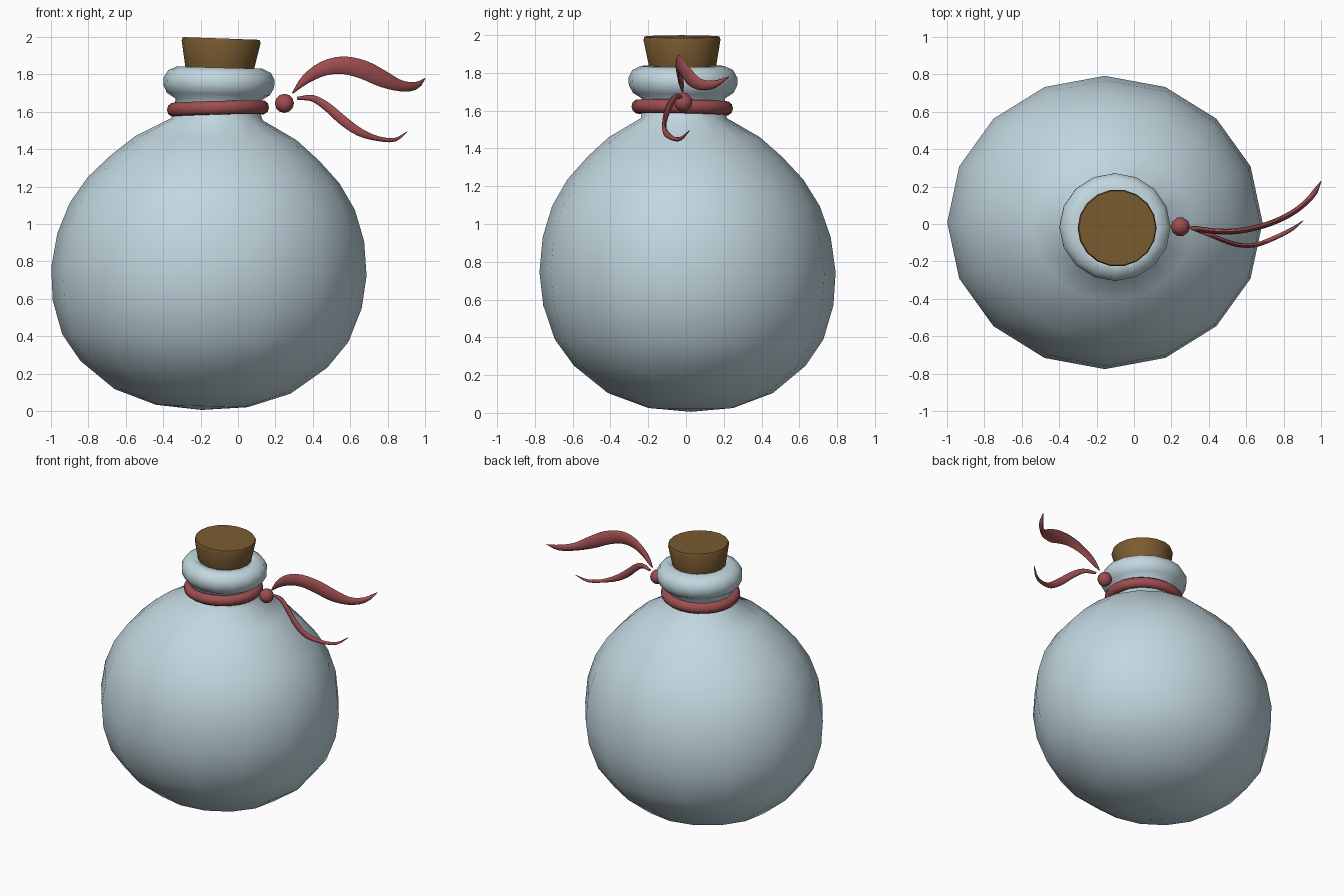
import bpy, bmesh, math
from mathutils import Vector

if "Cube" in bpy.data.objects:
    bpy.data.objects.remove(bpy.data.objects["Cube"])


def material(name, rgb):
    m = bpy.data.materials.new(name)
    m.diffuse_color = (*rgb, 1)
    m.use_nodes = True
    m.node_tree.nodes["Principled BSDF"].inputs["Base Color"].default_value = m.diffuse_color
    return m


GLASS = material("pale blue glass", (0.54, 0.68, 0.74))
CORK = material("brown cork", (0.195, 0.105, 0.03))
RED = material("dusty red ribbon", (0.34, 0.075, 0.08))


def loft(name, rings, mat, closed=False, angle=60):
    """Skin a list of equally sized point rings; cap the ends unless closed."""
    bm = bmesh.new()
    rows = [[bm.verts.new(p) for p in ring] for ring in rings]
    n = len(rows[0])
    pairs = list(zip(rows, rows[1:]))
    if closed:
        pairs.append((rows[-1], rows[0]))
    for a, b in pairs:
        for i in range(n):
            j = (i + 1) % n
            bm.faces.new((a[i], a[j], b[j], b[i]))
    if not closed:
        bm.faces.new(rows[0][::-1])
        bm.faces.new(rows[-1])
    bmesh.ops.remove_doubles(bm, verts=bm.verts, dist=1e-5)
    bmesh.ops.recalc_face_normals(bm, faces=bm.faces)
    me = bpy.data.meshes.new(name)
    bm.to_mesh(me)
    bm.free()
    me.materials.append(mat)
    ob = bpy.data.objects.new(name, me)
    bpy.context.collection.objects.link(ob)
    bpy.ops.object.select_all(action='DESELECT')
    ob.select_set(True)
    bpy.context.view_layer.objects.active = ob
    bpy.ops.object.shade_smooth_by_angle(angle=math.radians(angle))
    return ob


def leaning_ring(r, z, squash, sides=16, tilt=-0.026):
    """Oval ring around the slightly leaning bottle axis."""
    cx, cy = -0.195 + 0.053 * z, 0.026 - 0.024 * z
    pts = []
    for i in range(sides):
        a = math.tau * i / sides
        x, y = r * math.cos(a), r * squash * math.sin(a)
        pts.append((cx + x, cy + y, z + tilt * x))
    return pts


# Round bottle: belly, then neck with rolled lip and a short inner wall
belly = [(0.002, 0.006), (0.245, 0.027), (0.47, 0.105), (0.66, 0.25), (0.765, 0.39),
         (0.826, 0.57), (0.843, 0.745), (0.82, 0.93), (0.762, 1.095), (0.672, 1.235),
         (0.555, 1.355), (0.43, 1.46), (0.245, 1.56)]
neck = [(0.228, 1.60), (0.228, 1.665), (0.275, 1.695), (0.296, 1.735), (0.297, 1.775),
        (0.275, 1.815), (0.23, 1.836), (0.185, 1.836), (0.17, 1.78)]
rings = [leaning_ring(r, z, 0.93) for r, z in belly]
rings += [leaning_ring(r, z, 0.97) for r, z in neck]
loft("bottle", rings, GLASS, angle=75)

# Tapered cork stopper with a narrow chamfer on the top edge
loft("cork_stopper", [leaning_ring(r, z, 0.98, 18, -0.036) for r, z in
                      [(0.165, 1.76), (0.183, 1.83), (0.211, 1.975), (0.205, 1.992)]],
     CORK, angle=35)

# Ribbon band tied around the neck
band = []
for i in range(24):
    a = math.tau * i / 24
    row = []
    for k in range(10):
        b = math.tau * k / 10
        r = 0.238 + 0.035 * math.cos(b)
        x, y = r * math.cos(a), 0.985 * r * math.sin(a)
        row.append((-0.107 + x, -0.02 + y,
                    1.617 + 0.038 * math.sin(b) + 0.025 * x - 0.02 * y))
    band.append(row)
loft("ribbon_band", band, RED, closed=True)

# Knot bead
bead = []
for k in range(7):
    v = math.pi * k / 6
    r = max(0.051 * math.sin(v), 0.001)
    bead.append([(0.248 + r * math.cos(math.tau * i / 10),
                  -0.015 + r * math.sin(math.tau * i / 10),
                  1.645 - 0.051 * math.cos(v)) for i in range(10)])
loft("ribbon_knot", bead, RED)


def spline(points, steps=3):
    """Catmull-Rom interpolation through four-component points."""
    p = [Vector(q) for q in points]
    p = [2 * p[0] - p[1]] + p + [2 * p[-1] - p[-2]]
    out = []
    for i in range(1, len(p) - 2):
        a, b, c, d = p[i - 1:i + 3]
        for s in range(steps):
            t = s / steps
            out.append(0.5 * (2 * b + (c - a) * t + (2 * a - 5 * b + 4 * c - d) * t * t
                              + (3 * b - a - 3 * c + d) * t ** 3))
    return out + [p[-2]]


def tail(name, points, thick):
    """Wavy tapering ribbon end; each point is x, y, z and half width."""
    path = spline(points)
    rings = []
    for i, q in enumerate(path):
        t = (path[min(i + 1, len(path) - 1)] - path[max(i - 1, 0)]).to_3d().normalized()
        side = t.cross(Vector((0, 0, 1))).normalized()
        up = side.cross(t)
        w = max(q[3], 0.002)
        h = min(thick, w)
        rings.append([q.to_3d() + up * (w * math.sin(math.tau * k / 8))
                      + side * (h * math.cos(math.tau * k / 8)) for k in range(8)])
    loft(name, rings, RED)


# Two fluttering ribbon ends
tail("upper_ribbon_tail", [
    (0.292, -0.018, 1.700, 0.004), (0.36, -0.03, 1.772, 0.025), (0.455, -0.04, 1.830, 0.039),
    (0.56, -0.037, 1.849, 0.047), (0.67, -0.015, 1.825, 0.050), (0.77, 0.02, 1.778, 0.046),
    (0.87, 0.075, 1.739, 0.030), (0.95, 0.148, 1.739, 0.021), (1.0, 0.228, 1.779, 0.002)], 0.015)
tail("lower_ribbon_tail", [
    (0.318, -0.025, 1.672, 0.008), (0.40, -0.055, 1.672, 0.018), (0.48, -0.088, 1.624, 0.024),
    (0.56, -0.112, 1.554, 0.026), (0.65, -0.112, 1.491, 0.022), (0.75, -0.075, 1.456, 0.013),
    (0.84, -0.03, 1.451, 0.010), (0.905, 0.018, 1.494, 0.002)], 0.012)
